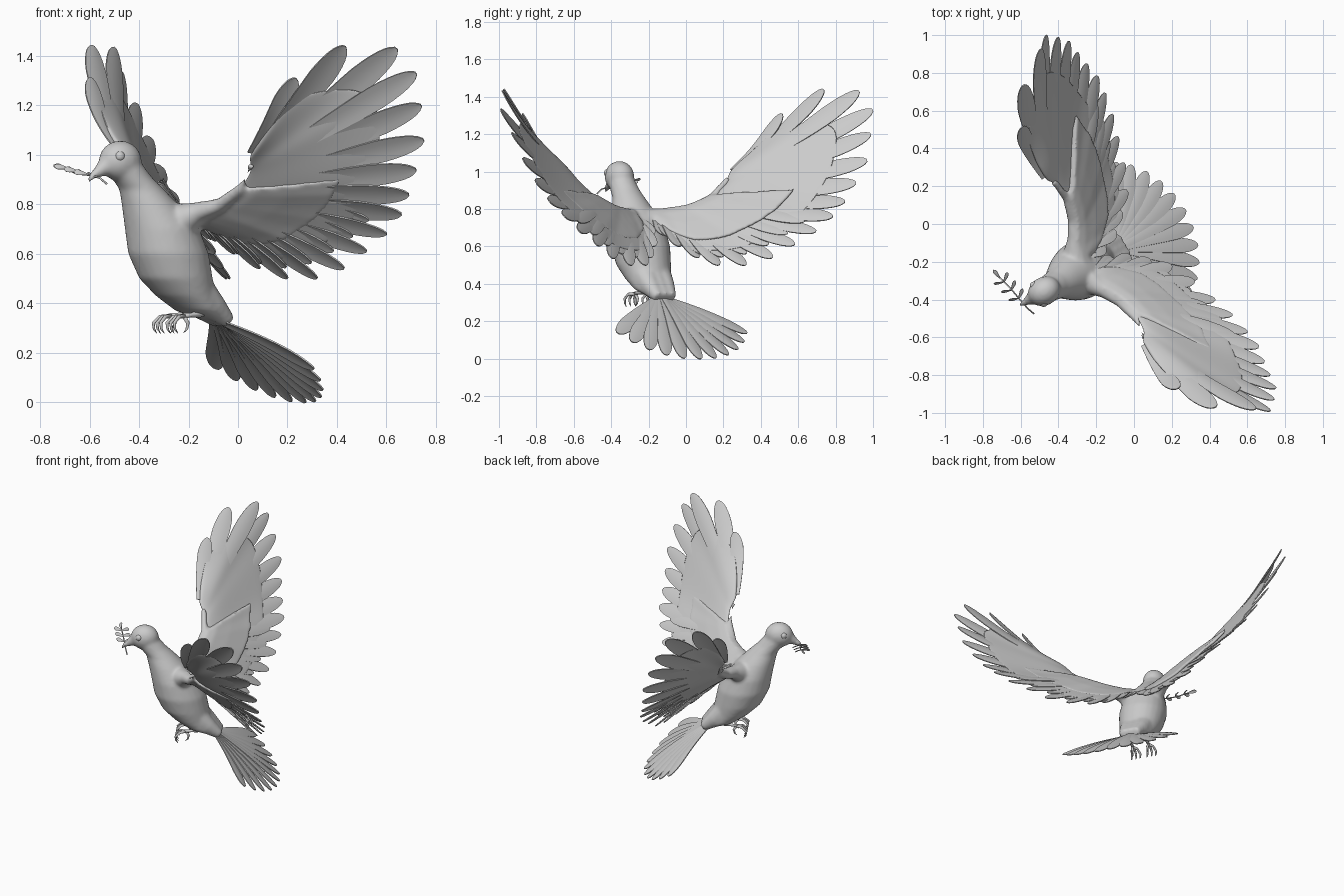
import bpy, bmesh, math
from mathutils import Vector, Matrix

cube = bpy.data.objects.get("Cube")
if cube:
    bpy.data.objects.remove(cube)

grey = bpy.data.materials.new("dove_grey")
grey.use_nodes = True
TONE = (0.6, 0.6, 0.6, 1)
grey.diffuse_color = TONE
grey.node_tree.nodes["Principled BSDF"].inputs["Base Color"].default_value = TONE

# Bird space: x forward, y to the bird's left, z up; turned into place at the end
POSE = Matrix.Translation((0.035, -0.061, 0)) @ Matrix.Rotation(math.radians(210), 4, 'Z')
FLIP = Matrix.Diagonal((1, -1, 1, 1))


def finish(name, bm, pose=POSE, mirror=False):
    bmesh.ops.recalc_face_normals(bm, faces=bm.faces)
    me = bpy.data.meshes.new(name)
    bm.to_mesh(me)
    bm.free()
    for p in me.polygons:
        p.use_smooth = True
    ob = bpy.data.objects.new(name, me)
    bpy.context.collection.objects.link(ob)
    me.materials.append(grey)
    ob.matrix_world = pose
    if mirror:
        m = ob.modifiers.new("mirror", 'MIRROR')
        m.use_axis = (False, True, False)
        m.use_mirror_merge = False
    return ob


def thicken(ob, depth):
    s = ob.modifiers.new("thickness", 'SOLIDIFY')
    s.thickness = depth
    s.offset = 0
    ob.modifiers.new("crisp_rim", 'EDGE_SPLIT').split_angle = math.radians(45)


def loft(bm, rings):
    rows = [[bm.verts.new(p) for p in ring] for ring in rings]
    n = len(rows[0])
    for a, b in zip(rows, rows[1:]):
        for k in range(n):
            bm.faces.new((a[k], a[(k + 1) % n], b[(k + 1) % n], b[k]))
    bm.faces.new(rows[0])
    bm.faces.new(rows[-1][::-1])


def tube(bm, path, sides=12):
    pts = [Vector(p[:3]) for p in path]
    rings = []
    for i, p in enumerate(pts):
        tan = (pts[min(i + 1, len(pts) - 1)] - pts[max(i - 1, 0)]).normalized()
        ref = Vector((0, 1, 0)) if abs(tan.y) < 0.8 else Vector((0, 0, 1))
        a = tan.cross(ref).normalized()
        b = tan.cross(a)
        angles = [2 * math.pi * k / sides for k in range(sides)]
        rings.append([p + path[i][3] * (a * math.cos(t) + b * math.sin(t)) for t in angles])
    loft(bm, rings)


def blade(bm, root, tip, width, normal, bow=0.0, tilt=0.12, point=0.5, steps=14, start=0.0):
    # One feather or leaf: a cambered strip with a rounded tip
    axis = tip - root
    side = (axis.cross(normal).normalized() + normal * tilt).normalized()
    rows = []
    for i in range(steps + 1):
        t = start + (1 - start) * math.sin(i / steps * math.pi / 2)
        w = width * min(1, 0.3 + 0.9 * t) * max(0.02, 1 - t ** 8) ** point
        mid = root + axis * t + normal * bow * math.sin(math.pi * t)
        rows.append([bm.verts.new(mid + side * w * s - normal * 0.1 * w * s * s)
                     for s in (-1, -0.5, 0, 0.5, 1)])
    for a, b in zip(rows, rows[1:]):
        for k in range(4):
            bm.faces.new((a[k], a[k + 1], b[k + 1], b[k]))


# Wing layout: feather tips from the leading edge round to the back
TIPS = [Vector(t) for t in (
    (.236, .8, 1.31), (.113, .985, 1.44), (-.064, 1.1, 1.43), (-.128, 1.147, 1.33),
    (-.176, 1.105, 1.2), (-.215, 1.058, 1.06), (-.223, .983, .94), (-.233, .907, .84),
    (-.247, .823, .76), (-.235, .724, .68), (-.21, .606, .61), (-.172, .49, .54),
    (-.127, .35, .5), (-.063, .22, .5), (.02, .14, .54), (.1, .07, .6), (.19, .03, .66))]
BONE = [Vector(b) for b in ((.275, .5, 1.0), (.235, .44, .93), (.232, .35, .862),
                            (.27, .23, .815), (.33, .13, .795), (.36, .06, .77))]
LAST = len(TIPS) - 1


def root_at(i):
    f = i / LAST * (len(BONE) - 1)
    k = min(int(f), len(BONE) - 2)
    return BONE[k].lerp(BONE[k + 1], f - k)


ROOTS = [root_at(i) for i in range(LAST + 1)]
# Outer feathers bend back toward their tips, inner ones droop
BOWS = [-.025 + .04 * min(1, max(0, (i - 3) / 9)) for i in range(LAST + 1)]
NORMALS = []
for i in range(LAST + 1):
    span = TIPS[max(i - 1, 0)] - TIPS[min(i + 1, LAST)]
    n = (TIPS[i] - ROOTS[i]).cross(span).normalized()
    NORMALS.append(n if n.z - n.y > 0 else -n)


def sheet(bm, first, section, reaches, flip=Matrix.Identity(4)):
    # Closed wing plate; section pairs give chord fraction and half thickness
    rings = []
    for i in range(first, LAST + 1):
        top, under = [], []
        for f, h in section:
            t = f * reaches.get(i, .77)
            p = ROOTS[i].lerp(TIPS[i], t) + NORMALS[i] * BOWS[i] * math.sin(math.pi * t)
            top.append(flip @ (p + NORMALS[i] * h))
            under.append(flip @ (p - NORMALS[i] * h))
        rings.append(top + under[::-1])
    loft(bm, rings)


def feathers(bm):
    for i, (r, t, n) in enumerate(zip(ROOTS, TIPS, NORMALS)):
        width = .048 if i == 0 else .06 if i < 3 else .055 if i < 9 else .046
        blade(bm, r, t, width, n, bow=BOWS[i], tilt=-.15, start=.2 if i else .03)


def coverts(bm):
    for i in range(8, LAST):
        n = (NORMALS[i] + NORMALS[i + 1]).normalized()
        r = ROOTS[i].lerp(ROOTS[i + 1], .5)
        t = r.lerp(TIPS[i].lerp(TIPS[i + 1], .5), .85)
        blade(bm, r, t, .042, n, bow=.012, tilt=-.15, start=.2)


def surface(bm):
    sheet(bm, 0, ((0, .006), (.08, .014), (.25, .018), (.5, .012), (.8, .006), (1, .002)),
          {0: .7, 1: .62, 2: .7})


# Body, neck, head, beak and inner wings, fused into one smooth skin
bm = bmesh.new()
TORSO = [(.575, .96, .08, .07), (.538, .91, .085, .075), (.49, .86, .092, .085),
         (.452, .8, .115, .11), (.395, .7, .152, .145), (.365, .6, .165, .157),
         (.33, .5, .15, .145), (.285, .43, .12, .125), (.225, .37, .09, .105),
         (.15, .335, .05, .075)]
loft(bm, [[(u + r * math.cos(k * math.pi / 12), v * math.sin(k * math.pi / 12), z)
           for k in range(24)] for u, z, r, v in TORSO])
bmesh.ops.create_uvsphere(bm, u_segments=24, v_segments=16, radius=1, matrix=
                          Matrix.Translation((.59, 0, .975)) @ Matrix.Diagonal((.09, .076, .082, 1)))
tube(bm, [(.61, 0, .975, .06), (.655, 0, .955, .042), (.69, 0, .932, .025), (.715, 0, .915, .016)])
for s in (1, 0, -1):
    tube(bm, [(.26, s * .04, .45, .08), (.18, s * .045, .385, .055), (.105, s * .04, .325, .03)])
for s, flip in ((1, Matrix.Identity(4)), (-1, FLIP)):
    tube(bm, [(.37, s * .03, .7, .11), (.345, s * .09, .74, .07), (.31, s * .16, .77, .04),
              (.27, s * .25, .795, .028), (.24, s * .37, .863, .022), (.255, s * .48, .96, .018)])
    sheet(bm, 6, ((0, .02), (.15, .03), (.4, .024), (.62, .014), (.75, .009)), {})
    sheet(bm, 6, ((0, .02), (.15, .03), (.4, .024), (.62, .014), (.75, .009)), {}, flip)
body = finish("body", bm)
skin = body.modifiers.new("skin", 'REMESH')
skin.mode = 'VOXEL'
skin.voxel_size = 0.009
skin.use_smooth_shade = True
soft = body.modifiers.new("soften", 'SMOOTH')
soft.factor = 0.5
soft.iterations = 14

# Hooked beak tip
bm = bmesh.new()
tube(bm, [(.66, 0, .95, .026), (.695, 0, .93, .02), (.718, 0, .915, .013),
          (.732, 0, .9, .006), (.735, 0, .892, .001)])
finish("beak", bm)

# Eyes
bm = bmesh.new()
bmesh.ops.create_uvsphere(bm, u_segments=16, v_segments=12, radius=.022,
                          matrix=Matrix.Translation((.622, .052, .993)))
finish("eyes", bm, mirror=True)

# Wings; the right one is held a touch further forward and out
RIGHT = POSE @ Matrix.Translation((0, -.018, 0)) @ Matrix.Rotation(math.radians(1.6), 4, 'Z')
for side, pose in (("left", POSE), ("right", RIGHT)):
    for part, build in (("feathers", feathers), ("coverts", coverts), ("surface", surface)):
        bm = bmesh.new()
        build(bm)
        if side == "right":
            bm.transform(FLIP)
        ob = finish(side + "_wing_" + part, bm, pose)
        if build is surface:
            sub = ob.modifiers.new("round", 'SUBSURF')
            sub.levels = sub.render_levels = 2
        else:
            thicken(ob, .006)

# Fanned tail
bm = bmesh.new()
back = Vector((-.77, 0, -.64))
up = Vector((-.64, 0, .77))
for i in range(-5, 6):
    a = math.radians(10.4 * i)
    d = back * math.cos(a) + Vector((0, 1, 0)) * math.sin(a)
    length = .547 - .0016 * i * i
    base = Vector((.15, 0, .345)) + up * (.004 - .003 * abs(i))
    blade(bm, base, base + d * length, .046, up, bow=.012, tilt=.1)
thicken(finish("tail_feathers", bm), .006)

# Legs and curled toes
bm = bmesh.new()
tube(bm, [(.19, .045, .39, .03), (.25, .05, .357, .016), (.29, .055, .352, .009),
          (.33, .055, .348, .011)], 8)
for spread in (-.03, 0, .03):
    tube(bm, [(.32, .055, .348, .009), (.36, .055 + spread * .7, .345, .008),
              (.387, .055 + spread, .32, .007), (.383, .055 + spread, .295, .005),
              (.37, .055 + spread, .278, .001)], 8)
tube(bm, [(.325, .055, .348, .009), (.305, .053, .32, .008), (.31, .053, .295, .005),
          (.325, .053, .28, .001)], 8)
finish("legs", bm, mirror=True)

# Sprig held in the beak
bm = bmesh.new()
STEM = [(-.53, -.475, .882), (-.56, -.45, .907), (-.6, -.405, .918), (-.65, -.345, .923), (-.71, -.285, .95)]
tube(bm, [p + (.004,) for p in STEM], 6)
finish("sprig_stem", bm, Matrix.Identity(4))
bm = bmesh.new()
along = Vector((-.6, .75, .15)).normalized()
across = Vector((-.75, -.6, .12)).normalized()
leaves = [(Vector(STEM[2]).lerp(Vector(STEM[4]), .1 + .36 * k), along * .55 + across * s)
          for k in range(3) for s in (1, -1)] + [(Vector(STEM[4]), along)]
for p, d in leaves:
    d = d.normalized()
    face = Vector((.1, -.85, .5))
    face = (face - d * face.dot(d)).normalized()
    blade(bm, p, p + d * .055, .014, face, bow=.003, tilt=0, point=1, steps=8)
thicken(finish("sprig_leaves", bm, Matrix.Identity(4)), .003)
